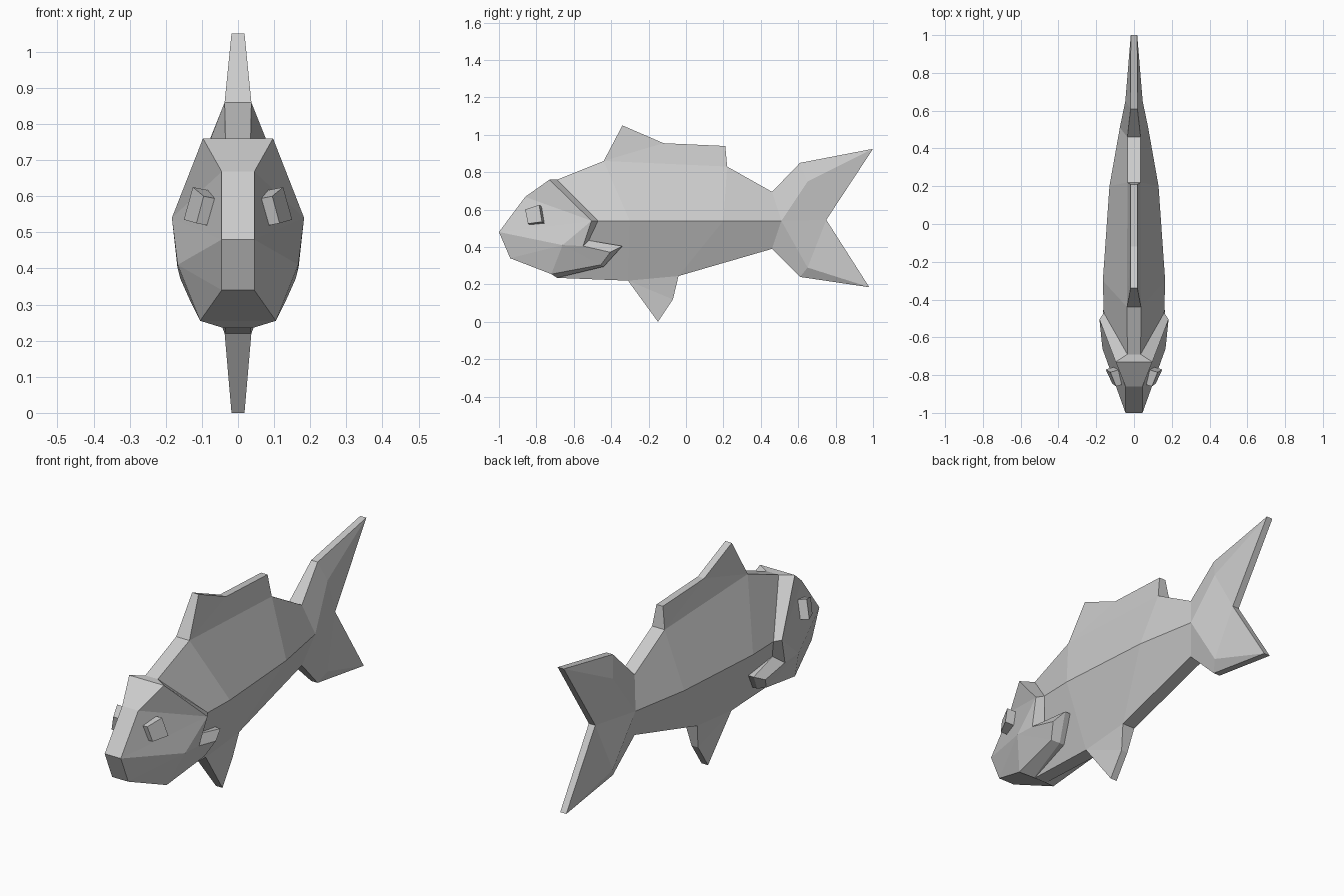
import bpy, bmesh

if "Cube" in bpy.data.objects:
    bpy.data.objects.remove(bpy.data.objects["Cube"])


def solid(name, pts, faces):
    """Right-hand side shell, mirrored in x, with the open border bridged across."""
    bm = bmesh.new()
    right = [bm.verts.new(p) for p in pts]
    left = [bm.verts.new((-x, y, z)) for x, y, z in pts]
    count = {}
    for f in faces:
        bm.faces.new([right[i] for i in f])
        bm.faces.new([left[i] for i in reversed(f)])
        for a, b in zip(f, f[1:] + f[:1]):
            count.setdefault(frozenset((a, b)), []).append((a, b))
    for edges in count.values():
        if len(edges) == 1:
            a, b = edges[0]
            bm.faces.new([right[b], right[a], left[a], left[b]])
    bmesh.ops.recalc_face_normals(bm, faces=bm.faces[:])
    mesh = bpy.data.meshes.new(name)
    bm.to_mesh(mesh)
    bm.free()
    ob = bpy.data.objects.new(name, mesh)
    bpy.context.collection.objects.link(ob)
    return ob


# Body: back, flank and belly lines lofted together
back = [(.035, -.69, .76), (.037, -.44, .86), (.035, .22, .83), (.035, .46, .695)]
flank = [(.16, -.47, .54), (.165, -.30, .54), (.13, .2, .54), (.075, .51, .54)]
belly = [(.035, -.69, .235), (.037, -.31, .22), (.035, -.04, .245), (.035, .46, .39)]
loft = [[r + i, r + i + 1, r + i + 5, r + i + 4] for r in (0, 4) for i in range(3)]
solid("body", back + flank + belly, loft)

# Tail: two swept lobes with a ridge on each
solid("tail_fin",
      [back[3], flank[3], belly[3], (.018, .75, .545),
       (.018, .61, .85), (.046, .65, .75), (.017, 1, .925),
       (.018, .61, .24), (.046, .65, .29), (.017, .98, .185)],
      [[0, 1, 5, 4], [4, 5, 6], [1, 3, 5], [5, 3, 6],
       [2, 7, 8, 1], [7, 9, 8], [1, 8, 3], [8, 9, 3]])

# Dorsal and belly fins: tapered plates
solid("dorsal_fin",
      [back[1], (.018, -.34, 1.05), (.018, -.12, .955), (.018, .21, .94), back[2]],
      [[0, 2, 1], [0, 4, 2], [2, 4, 3]])
solid("belly_fin",
      [belly[1], (.018, -.15, 0), (.018, -.07, .12), belly[2]],
      [[0, 1, 2], [0, 2, 3]])

# Head shell with gill rim, flowing into the side fins
solid("head",
      [(.097, -.73, .76), (.045, -.86, .668), (.045, -1, .48), (.045, -.94, .34),
       (.105, -.72, .255), (.167, -.66, .41), (.168, -.55, .405), (.183, -.505, .54),
       (.16, -.405, .372), (.13, -.455, .305),
       back[0], flank[0], (.12, -.52, .435), (.14, -.34, .405),
       (.09, -.44, .295), (.04, -.69, .235)],
      [[0, 1, 7], [1, 2, 7], [2, 5, 7], [5, 6, 7], [2, 3, 5], [3, 4, 5],
       [4, 9, 5], [5, 9, 8, 6],
       [0, 7, 11, 10], [7, 6, 12, 11], [6, 8, 13, 12], [8, 9, 14, 13], [9, 4, 15, 14]])

# Eyes: raised square blocks
eye = [(.095, -.86, .60), (.125, -.785, .625), (.15, -.77, .535), (.115, -.845, .525)]
root = [(x - .05, y + .015, z - .01) for x, y, z in eye]
solid("eyes", eye + root,
      [[0, 1, 2, 3]] + [[i, i + 4, (i + 1) % 4 + 4, (i + 1) % 4] for i in range(4)])
